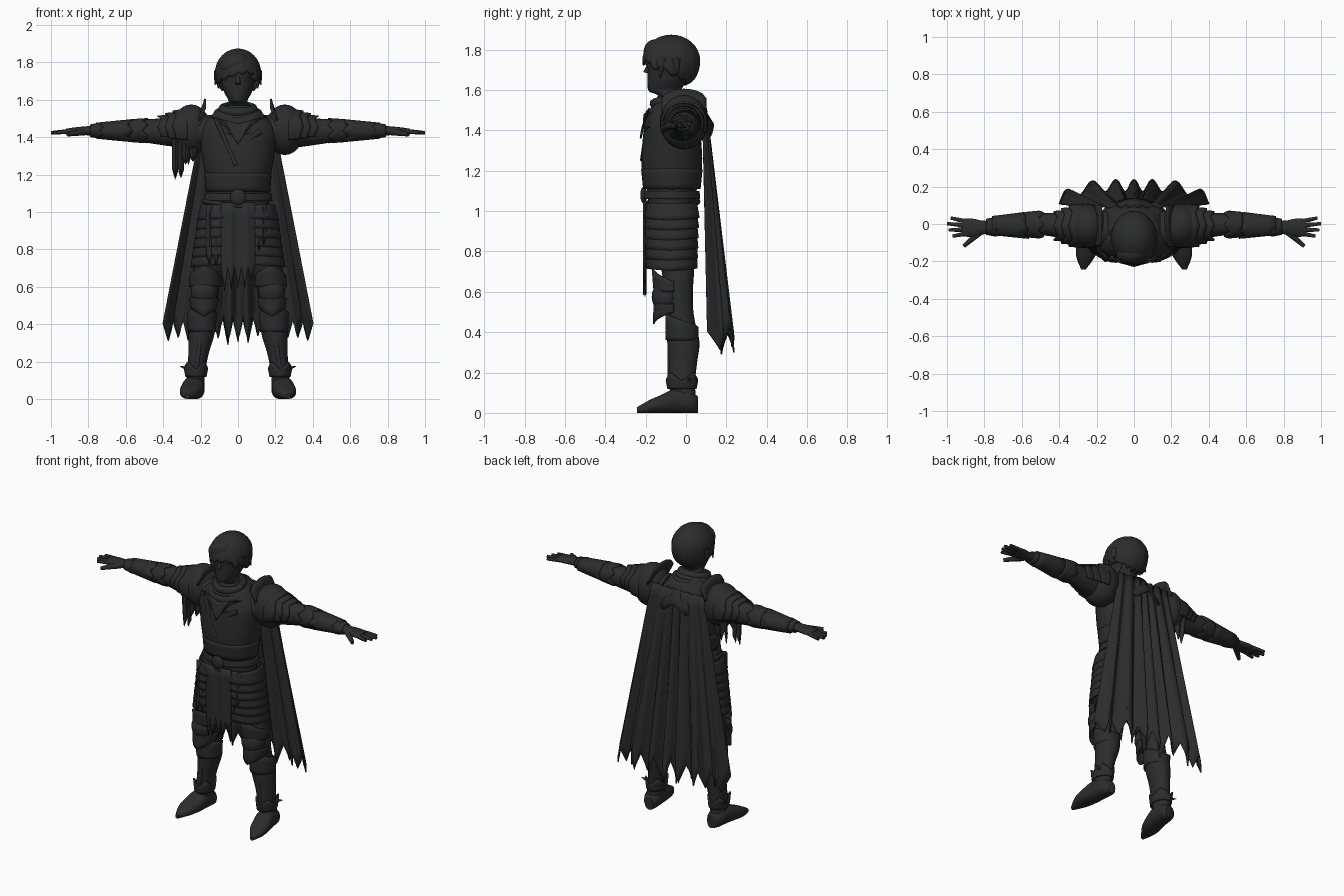
import bpy
import bmesh
import math
import random
from mathutils import Matrix, Vector

random.seed(4)
if "Cube" in bpy.data.objects:
    bpy.data.objects.remove(bpy.data.objects["Cube"])
charcoal = bpy.data.materials.new("charcoal")
charcoal.use_nodes = True
charcoal.diffuse_color = (0.025, 0.025, 0.025, 1)
charcoal.node_tree.nodes["Principled BSDF"].inputs["Base Color"].default_value = charcoal.diffuse_color

# Helpers: all lengths are given in hundredths of a unit
def finish(name, bm, s=1, thick=0.0):
    bmesh.ops.remove_doubles(bm, verts=bm.verts, dist=0.01)
    bmesh.ops.scale(bm, vec=(0.01 * s, 0.01, 0.01), verts=bm.verts)
    bmesh.ops.recalc_face_normals(bm, faces=bm.faces)
    mesh = bpy.data.meshes.new(name)
    bm.to_mesh(mesh)
    bm.free()
    mesh.shade_smooth()
    mesh.set_sharp_from_angle(angle=math.radians(45))
    mesh.materials.append(charcoal)
    obj = bpy.data.objects.new(name, mesh)
    bpy.context.collection.objects.link(obj)
    if thick:
        mod = obj.modifiers.new("thickness", 'SOLIDIFY')
        mod.thickness, mod.offset = thick * 0.01, 0

def lerp(a, b, t):
    return a + (b - a) * t

def tri(t):
    return 1 - abs(2 * (t % 1) - 1)

def place(axis, t, p, q):
    return {'x': (t, p, q), 'y': (p, t, q), 'z': (p, q, t)}[axis]

def spline(w, x, y, z, f):
    return x + f * (y - w + f * (2 * w - 5 * x + 4 * y - z + f * (3 * x - 3 * y + z - w))) / 2

def loft(name, axis, rings, s=1, n=24, power=1.0, steps=3):
    """Closed body through elliptical rings (position, centre, centre, radius, radius)."""
    bm = bmesh.new()
    rows, last = [], len(rings) - 1
    for k in range(last * steps + 1):
        i = min(k // steps, last - 1)
        near = [rings[min(max(i + o, 0), last)] for o in (-1, 0, 1, 2)]
        t, p, q, r1, r2 = [spline(*column, k / steps - i) for column in zip(*near)]
        row = []
        for j in range(n):
            cs, sn = math.cos(math.tau * j / n), math.sin(math.tau * j / n)
            row.append(bm.verts.new(place(axis, t, p + r1 * math.copysign(abs(cs) ** power, cs),
                                          q + r2 * math.copysign(abs(sn) ** power, sn))))
        rows.append(row)
    for lo, hi in zip(rows, rows[1:]):
        for j in range(n):
            bm.faces.new((lo[j], lo[j - 1], hi[j - 1], hi[j]))
    bm.faces.new(rows[0])
    bm.faces.new(rows[-1])
    finish(name, bm, s)

def sheet(name, fn, nu, nv, thick=1.0, s=1):
    bm = bmesh.new()
    g = [[bm.verts.new(fn(i / nu, j / nv)) for j in range(nv + 1)] for i in range(nu + 1)]
    for i in range(nu):
        for j in range(nv):
            bm.faces.new((g[i][j], g[i + 1][j], g[i + 1][j + 1], g[i][j + 1]))
    finish(name, bm, s, thick)

def wrap(name, axis, ends, centre, r0, r1, arc=(0, 360), teeth=1, depth=0, s=1):
    """Thin flared plate around an axis, with a pointed far edge if it has depth."""
    def fn(u, v):
        a = math.radians(lerp(*arc, u))
        t = lerp(*ends, v) + v * v * math.copysign(depth, ends[1] - ends[0]) * tri(teeth * u)
        return place(axis, t, centre[0] + lerp(r0[0], r1[0], v) * math.cos(a),
                     centre[1] + lerp(r0[1], r1[1], v) * math.sin(a))
    sheet(name, fn, teeth * 2 * max(1, round(18 / teeth)), 4, 0.9, s)

def blob(name, loc, radii, s=1, rot=(0, 'X')):
    bm = bmesh.new()
    m = Matrix.Translation(loc) @ Matrix.Rotation(math.radians(rot[0]), 4, rot[1]) @ Matrix.Diagonal((*radii, 1))
    bmesh.ops.create_uvsphere(bm, u_segments=24, v_segments=14, radius=1, matrix=m)
    finish(name, bm, s)

def rod(name, a, b, r0, r1, s=1):
    a, b = Vector(a), Vector(b)
    bm = bmesh.new()
    m = Matrix.Translation((a + b) / 2) @ (b - a).to_track_quat('Z', 'Y').to_matrix().to_4x4()
    bmesh.ops.create_cone(bm, cap_ends=True, segments=10, radius1=r0, radius2=r1, depth=(b - a).length, matrix=m)
    finish(name, bm, s)

def ring(name, loc, radii, minor, tilt=0, roll=0):
    turn = Matrix.Rotation(math.radians(tilt), 3, 'X') @ Matrix.Rotation(math.radians(roll), 3, 'Y')
    def fn(u, v):
        a, b = math.tau * u, math.tau * v
        out = minor * math.cos(b)
        return turn @ Vector(((radii[0] + out) * math.cos(a), (radii[1] + out) * math.sin(a),
                              minor * math.sin(b))) + Vector(loc)
    sheet(name, fn, 36, 8, 0)

def rag(name, x, y, z, teeth, depth, sag=0.0):
    """Hanging torn cloth between two x values and two heights."""
    drops = [random.uniform(0.4, 1) * depth for _ in range(teeth + 1)]
    def fn(u, v):
        low = z[1] + depth - drops[int(u * teeth * 0.999)] * tri(u * teeth)
        return (lerp(*x, u), y + sag * v + 0.6 * math.cos(u * math.tau * 2), lerp(z[0], low, v))
    sheet(name, fn, teeth * 6, 6, 0.6)

# Torso, belts and waist
loft("torso", 'z', [(92, 0, -7, 17, 11), (108, 0, -7, 16.5, 12), (113, 0, -7, 16, 13), (122, 0, -7, 18, 15),
                    (135, 0, -7, 20, 14.5), (145, 0, -7, 20, 13), (152, 0, -7, 14, 10), (157, 0, -7, 7, 7)], n=32, power=0.95)
wrap("waist_plate", 'z', (121, 111), (0, -7), (17.6, 14.8), (16.8, 13.8))
wrap("belt", 'z', (110, 106), (0, -7), (17.3, 13.3), (18, 13.5))
ring("slung_belt", (0, -7, 104), (18.3, 13), 1.2, 3, 6)
blob("buckle", (0, -21, 108), (4.2, 1.6, 4.2))
rod("chest_strap", (-12, -18, 150), (-1, -21.5, 125), 1.3, 1.3)
rod("chest_clasp", (4, -20, 138), (12, -18, 143), 1, 1.6)

# Scarf and mantle
wrap("mantle", 'z', (156, 147), (0, -5), (9, 9), (18, 14), teeth=7, depth=4)
wrap("mantle_back", 'z', (155, 143), (0, -5), (10, 11), (22, 18.5), (0, 180), 4, 6)
for height, width, tilt in ((155, 8, 14), (151.5, 11, 20), (148, 13, 28)):
    ring("scarf_fold", (0, -8.5, height), (width, width * 0.9), 2.6, tilt)
sheet("scarf_drape", lambda u, v: ((2 * u - 1) * lerp(15, 7, v), -18 - 2.5 * v - 2 * tri(u),
                                   151 - v * (3 + 8 * tri(u)) - 4 * tri(u)), 12, 5)

# Head and hair
loft("head", 'z', [(150, 0, -6, 6, 6), (157, 0, -7, 6, 6.5), (159.5, 0, -10.5, 5, 8), (164, 0, -9.5, 7.4, 9.5),
                   (170, 0, -8, 9, 11), (176, 0, -7.5, 9.5, 12), (184, 0, -7, 7, 9)])
rod("nose", (0, -18, 174), (0, -19.8, 168.5), 0.7, 1.4)
blob("lips", (0, -18.1, 164), (2.4, 0.9, 0.8))
blob("chin", (0, -17, 160.5), (2.8, 1.8, 1.8))

def hair_shell(u, v):
    a = math.tau * u
    front = -math.sin(a)
    low = 167 + (6 + 3 * math.cos(a)) * max(front, 0) - 5 * max(-front, 0) + 1.5 * tri(u * 14)
    phi = v * math.acos((low - 174.5) / 12.5)
    r = math.sin(phi) ** (1 if phi < math.pi / 2 else 0.6) * (1 + 0.015 * math.cos(14 * a) * v)
    return (11.8 * r * math.cos(a), -7.3 + 14 * r * math.sin(a), 174.5 + 12.5 * math.cos(phi))

sheet("hair", hair_shell, 56, 14, 0.8)
blob("fringe_sweep", (-2, -15.5, 179), (8, 5.5, 5.5), rot=(-25, 'Y'))
blob("fringe_lock", (7.5, -15, 175.5), (2.5, 3, 6), rot=(-22, 'Y'))
for s in (1, -1):
    rod("temple_lock", (10, -11, 176), (10.5, -13, 166), 2.2, 0.3, s)
    rod("ear_tuft", (10.5, -5, 175), (12.3, -4, 168), 2.5, 0.3, s)

# Cape with deepening folds, forward-curving edges and a torn hem
drops = [random.uniform(8, 15) for _ in range(15)]

def cape(u, v):
    x = 2 * u - 1
    low = 43.5 - 3 * x * x - drops[int(u * 14.99)] * tri(u * 15)
    folds = (0.5 + 2.7 * v) * math.cos(x * 22 + math.sin(x * 5))
    return (x * lerp(18.5, 40, v), 9.5 + 11 * v + folds - (1 + 7 * v) * x ** 4, lerp(151, low, v))

sheet("cape", cape, 150, 14, 0.8)

# Front cloth, strips and shoulder rag
rag("front_cloth", (-9, 9), -20.5, (105, 57), 5, 14)
rag("front_strip", (-17, -10), -18.5, (104, 70), 2, 8, -1)
rag("side_strip", (10, 15), -18.5, (104, 78), 2, 8, -1)
rag("shoulder_rag_front", (-35, -29), -9, (148, 116), 2, 7, 2)
rag("shoulder_rag_inner", (-30, -22), -10, (148, 123), 2, 7, 2)
rag("shoulder_rag_back", (-34, -25), 7, (146, 122), 3, 8, -2)

for s in (1, -1):
    # Arm, elbow guard, bracer and hand
    loft("arm", 'x', [(14, -3, 143, 10, 9), (30, -2, 143, 9, 8.5), (42, -0.5, 143, 6.5, 7), (52, 0, 143.5, 6, 6),
                      (60, -0.3, 143.5, 6.2, 5.2), (70, -1, 143.5, 5.2, 4.2), (79, -1.8, 143.5, 3.5, 2.6),
                      (87, -2, 143.3, 5, 2), (92, -1.8, 143, 4.4, 1.5)], s)
    wrap("elbow_guard", 'x', (58, 51), (-0.3, 143.5), (6.3, 5.6), (7, 6.3), teeth=6, depth=3, s=s)
    wrap("bracer", 'x', (76, 59), (-0.8, 143.5), (4.6, 3.8), (6.7, 5.6), teeth=5, depth=3, s=s)
    wrap("glove_cuff", 'x', (79, 74), (-1.5, 143.5), (3.8, 2.9), (4.8, 4), teeth=6, depth=2, s=s)
    for y, tip, reach in ((1.2, 3.2, 98), (-0.9, 0.2, 100), (-3, -3.2, 99), (-5, -6.5, 97)):
        rod("finger", (89, y, 143.2), (reach, tip, 142.4), 1.4, 0.9, s)
    rod("thumb", (82, -4, 143), (91, -11.8, 141.5), 2, 1.1, s)

    # Pauldron, its standing collar and overlapping plates
    blob("pauldron", (25, -1, 144), (10.5, 12, 13.5), s)
    sheet("pauldron_collar", lambda u, v: (lerp(21, 17.5, v), lerp(-12, 10, u),
          lerp(149, 155.5 + 5 * math.sin(math.pi * u) ** 0.5, v)), 12, 3, 1, s)
    for k in range(3):
        wrap("shoulder_plate", 'x', (27 + 4 * k, 33 + 4 * k), (-1, 143.5), (11.5 - 1.7 * k, 11.7 - 1.8 * k),
             (10.8 - 1.6 * k, 10.3 - 1.3 * k), (-25, 205), 3, 2, s)

    # Leg, hip plates and knee
    loft("leg", 'z', [(100, 10, -6, 9, 10), (85, 12, -6, 10, 10.5), (70, 15, -4, 8.8, 8), (62, 17, -4, 7.6, 7.5),
                      (52, 18, -3.5, 6.8, 7), (45, 18.5, -2.5, 6.5, 7), (35, 19.5, -1.3, 7, 8),
                      (25, 21, -1.5, 5.5, 7), (15, 22.3, -2, 4.8, 6.5), (6, 23, -1, 5, 6)], s)
    for k in range(6):
        wrap("hip_plate", 'z', (104 - 5 * k, 97 - 5 * k), (10 + 0.3 * k, -7), (9.3 + 0.5 * k, 12),
             (11.5 + 0.4 * k, 13.3 - 0.2 * k), (-125, 115), 1, 1.5, s)
    blob("knee_cap", (18, -10, 57.5), (7.2, 7, 8), s)
    wrap("knee_upper_plate", 'z', (60, 65), (17.5, -6), (8.2, 9.5), (8, 10.5), (-180, 0), 1, 7, s)
    wrap("knee_lower_plate", 'z', (54, 50), (18.2, -6), (7.6, 9.5), (6.8, 10), (-180, 0), 1, 6, s)
    wrap("boot_top", 'z', (36, 42), (19.3, -2), (7, 7.8), (7.4, 7.8), (-270, 90), 1, 8, s)
    rod("shin_ridge", (18.5, -8, 45), (22, -8, 18), 1.4, 1.2, s)

    # Boot, ankle guard and spike
    wrap("ankle_guard", 'z', (12, 16), (22.5, -2), (5.2, 6.8), (6, 7.6), (0, 360), 4, 4, s)
    rod("ankle_spike", (26, 1, 16), (31, 2, 17.5), 1.5, 0.1, s)
    loft("boot", 'y', [(6, 22.5, 4, 3, 4), (3, 23, 5, 5, 5), (-5, 23.8, 6, 5.8, 6), (-12, 25, 4.5, 6, 4.5),
                       (-18, 26, 3.2, 4.8, 3.2), (-24.3, 27, 1.4, 1.2, 1.4)], s, power=0.85)
